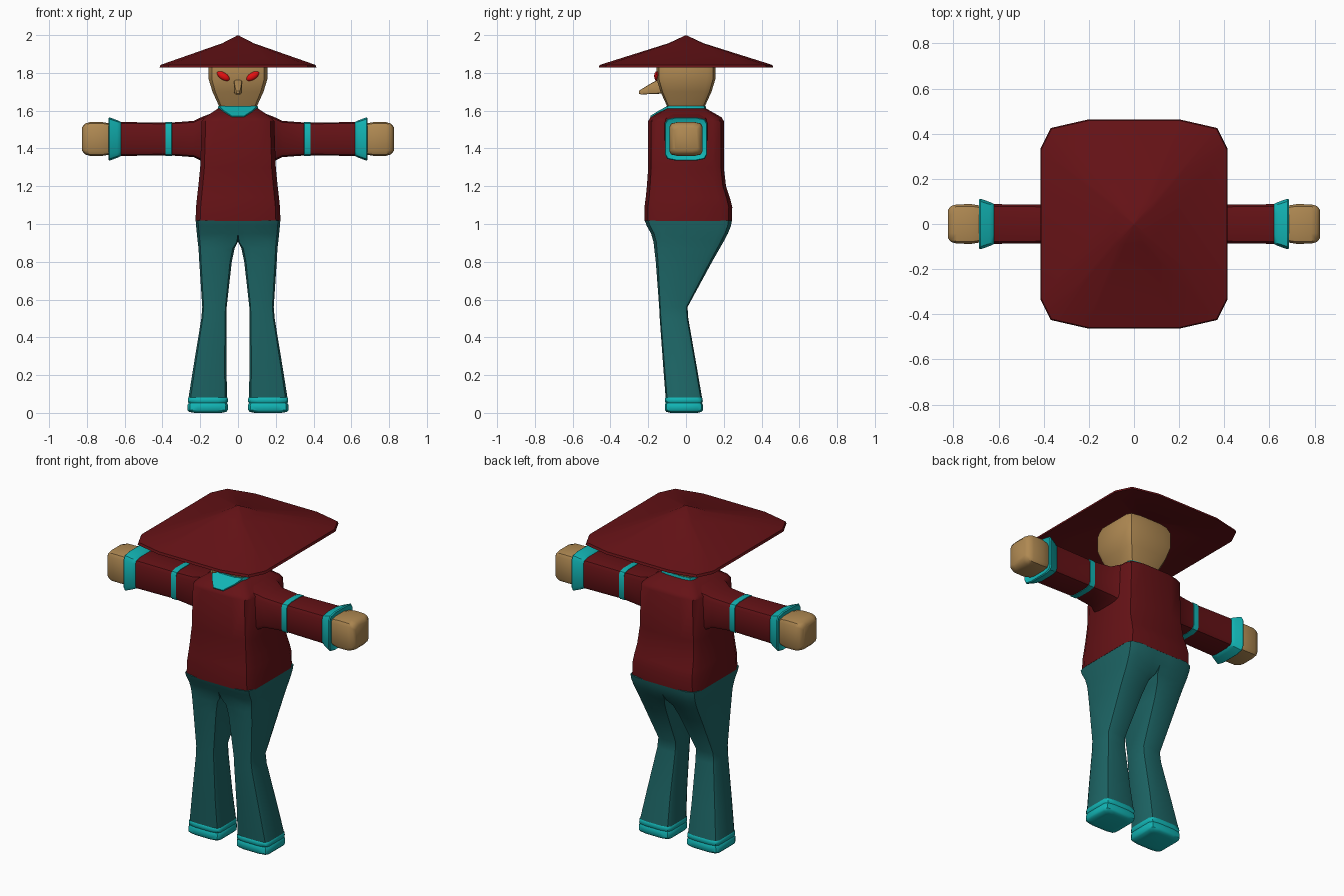
import bpy, bmesh, math
from mathutils import Matrix

if "Cube" in bpy.data.objects:
    bpy.data.objects.remove(bpy.data.objects["Cube"])

COLORS = {
    "dark_red": (0.13, 0.006, 0.008), "dark_teal": (0.012, 0.13, 0.13),
    "bright_teal": (0.006, 0.46, 0.46), "skin": (0.43, 0.25, 0.085),
    "eye_red": (0.8, 0.005, 0.005),
}
MATS = {}
for mat_name, rgb in COLORS.items():
    MATS[mat_name] = bpy.data.materials.new(mat_name)
    MATS[mat_name].diffuse_color = (*rgb, 1)

# One quarter of the rounded-square outline shared by every part
CORNER = [(1, 0.72), (0.89, 0.92), (0.5, 1)]


def finish(bm, name, color, mirror=False, angle=40):
    me = bpy.data.meshes.new(name)
    bm.to_mesh(me)
    bm.free()
    ob = bpy.data.objects.new(name, me)
    bpy.context.collection.objects.link(ob)
    me.materials.append(MATS[color])
    bpy.ops.object.select_all(action='DESELECT')
    ob.select_set(True)
    bpy.context.view_layer.objects.active = ob
    bpy.ops.object.shade_smooth_by_angle(angle=math.radians(angle))
    if mirror:
        ob.modifiers.new("Mirror", 'MIRROR')
    return ob


def outline(inner_round):
    q = CORNER
    pts = q + [(-u, v) for u, v in reversed(q)]
    pts += [(-u, -v) for u, v in q] + [(u, -v) for u, v in reversed(q)]
    # square off the -u corners where inner_round is 0
    return [(-1 + 0.11 * inner_round, math.copysign(1 - 0.08 * inner_round, v))
            if u == -0.89 else (u, v) for u, v in pts]


def loft(name, color, axis, sections, mirror=False, angle=40, caps=True):
    """Each section: position on axis, u0, u1, v0, v1, [inner roundness]."""
    bm = bmesh.new()
    rings = []
    for s in sections:
        p, u0, u1, v0, v1 = s[:5]
        ring = []
        for u, v in outline(s[5] if len(s) > 5 else 1):
            a = (u0 + u1) / 2 + u * (u1 - u0) / 2
            b = (v0 + v1) / 2 + v * (v1 - v0) / 2
            co = {'z': (a, b, p), 'x': (p, a, b), 'y': (a, p, b)}[axis]
            ring.append(bm.verts.new(co))
        rings.append(ring)
    n = len(rings[0])
    for r0, r1 in zip(rings, rings[1:]):
        for i in range(n):
            j = (i + 1) % n
            bm.faces.new((r0[i], r0[j], r1[j], r1[i]))
    if caps:
        bm.faces.new(rings[0])
        bm.faces.new(rings[-1])
    bmesh.ops.recalc_face_normals(bm, faces=bm.faces)
    if mirror:  # drop faces on the mirror plane
        inside = [f for f in bm.faces if all(abs(v.co.x) < 1e-4 for v in f.verts)]
        bmesh.ops.delete(bm, geom=inside, context='FACES')
    return finish(bm, name, color, mirror, angle)


def sym(p, hu, hv, cv=0.0):
    return (p, -hu, hu, cv - hv, cv + hv)


# Hat: thin hollow pyramid with clipped corners
W, D = 0.415, 0.462
hat = [(1.998, 0.01), (1.957, 0.2), (1.842, 0.99), (1.828, 1.0),
       (1.828, 0.97), (1.94, 0.2), (1.96, 0.02)]
loft("hat", "dark_red", 'z', [sym(z, W * k, D * k) for z, k in hat], angle=35)

# Head
loft("head", "skin", 'z', [sym(z, h, h) for z, h in [
    (1.61, 0.095), (1.63, 0.103), (1.70, 0.135), (1.765, 0.155),
    (1.86, 0.155), (1.895, 0.14)]])

# Nose
loft("nose", "skin", 'y', [
    (-0.13, -0.022, 0.022, 1.69, 1.775), (-0.19, -0.02, 0.02, 1.688, 1.742),
    (-0.235, -0.014, 0.014, 1.685, 1.714), (-0.25, -0.007, 0.007, 1.69, 1.704)])

# Eyes: slanted ellipsoids
bm = bmesh.new()
bmesh.ops.create_uvsphere(
    bm, u_segments=12, v_segments=8, radius=1,
    matrix=Matrix.Translation((0.078, -0.155, 1.783))
    @ Matrix.Rotation(math.radians(-32), 4, 'Y')
    @ Matrix.Diagonal((0.038, 0.014, 0.019, 1)))
finish(bm, "eyes", "eye_red", mirror=True)

# Collar: neck band and front flap lying on the chest slope
loft("neck_band", "bright_teal", 'z',
     [sym(z, h, h) for z, h in [(1.6, 0.108), (1.626, 0.104)]])
bm = bmesh.new()
flap = [(-0.098, -0.1, 1.624), (0.098, -0.1, 1.624), (0.075, -0.142, 1.601),
        (0.032, -0.19, 1.572), (-0.032, -0.19, 1.572), (-0.075, -0.142, 1.601)]
top = [bm.verts.new(p) for p in flap]
low = [bm.verts.new((x, y + 0.01, z - 0.02)) for x, y, z in flap]
bm.faces.new(top)
bm.faces.new(low)
for i in range(6):
    j = (i + 1) % 6
    bm.faces.new((top[i], top[j], low[j], low[i]))
bmesh.ops.recalc_face_normals(bm, faces=bm.faces)
finish(bm, "collar_flap", "bright_teal")

# Torso
loft("torso", "dark_red", 'z', [
    (1.015, -0.225, 0.225, -0.22, 0.243), (1.09, -0.222, 0.222, -0.22, 0.245),
    (1.14, -0.217, 0.217, -0.213, 0.232), (1.2, -0.21, 0.21, -0.207, 0.212),
    (1.3, -0.2, 0.2, -0.2, 0.2), (1.545, -0.192, 0.192, -0.2, 0.2),
    (1.565, -0.175, 0.175, -0.188, 0.188), (1.615, -0.1, 0.1, -0.1, 0.1)])

# Arms: sleeve, band, flared cuff and mitten hand
ARM_Z = 1.45


def arm_part(name, color, profile):
    loft(name, color, 'x', [sym(x, h, h * 1.02, ARM_Z) for x, h in profile], mirror=True)


arm_part("sleeves", "dark_red", [(0.15, 0.13), (0.19, 0.115), (0.235, 0.094),
                                 (0.36, 0.085), (0.63, 0.088)])
arm_part("sleeve_bands", "bright_teal", [(0.35, 0.084), (0.351, 0.088),
                                         (0.384, 0.088), (0.385, 0.084)])
arm_part("cuffs", "bright_teal", [(0.618, 0.085), (0.622, 0.09), (0.64, 0.098),
                                  (0.68, 0.112), (0.686, 0.108), (0.675, 0.085)])
arm_part("hands", "skin", [(0.66, 0.075), (0.69, 0.083), (0.72, 0.088),
                           (0.785, 0.087), (0.81, 0.08), (0.825, 0.062)])

# Trousers: one leg with half the hips, mirrored
loft("trousers", "dark_teal", 'z', [
    (1.018, 0, 0.224, -0.218, 0.243, 0), (0.99, 0, 0.222, -0.208, 0.238, 0),
    (0.95, 0, 0.218, -0.185, 0.222, 0), (0.905, 0.001, 0.213, -0.172, 0.198, 0.4),
    (0.87, 0.018, 0.209, -0.168, 0.178, 1), (0.8, 0.033, 0.205, -0.16, 0.138),
    (0.56, 0.06, 0.189, -0.142, 0.008), (0.5, 0.061, 0.194, -0.139, 0.012),
    (0.25, 0.062, 0.235, -0.121, 0.056), (0.08, 0.057, 0.262, -0.108, 0.085)],
    mirror=True)

# Trouser hems: two soft rings down to the sole
loft("hems", "bright_teal", 'z', [
    (0.082, 0.058, 0.261, -0.107, 0.084), (0.076, 0.054, 0.265, -0.111, 0.088),
    (0.06, 0.053, 0.266, -0.112, 0.089), (0.052, 0.058, 0.261, -0.107, 0.085),
    (0.042, 0.053, 0.267, -0.112, 0.09), (0.015, 0.054, 0.267, -0.112, 0.09),
    (0.005, 0.062, 0.259, -0.104, 0.082), (0.0, 0.09, 0.23, -0.08, 0.06)],
    mirror=True)

for m in bpy.data.materials:
    if m.users and not m.is_grease_pencil:
        m.use_nodes = True
        m.node_tree.nodes["Principled BSDF"].inputs["Base Color"].default_value = m.diffuse_color
